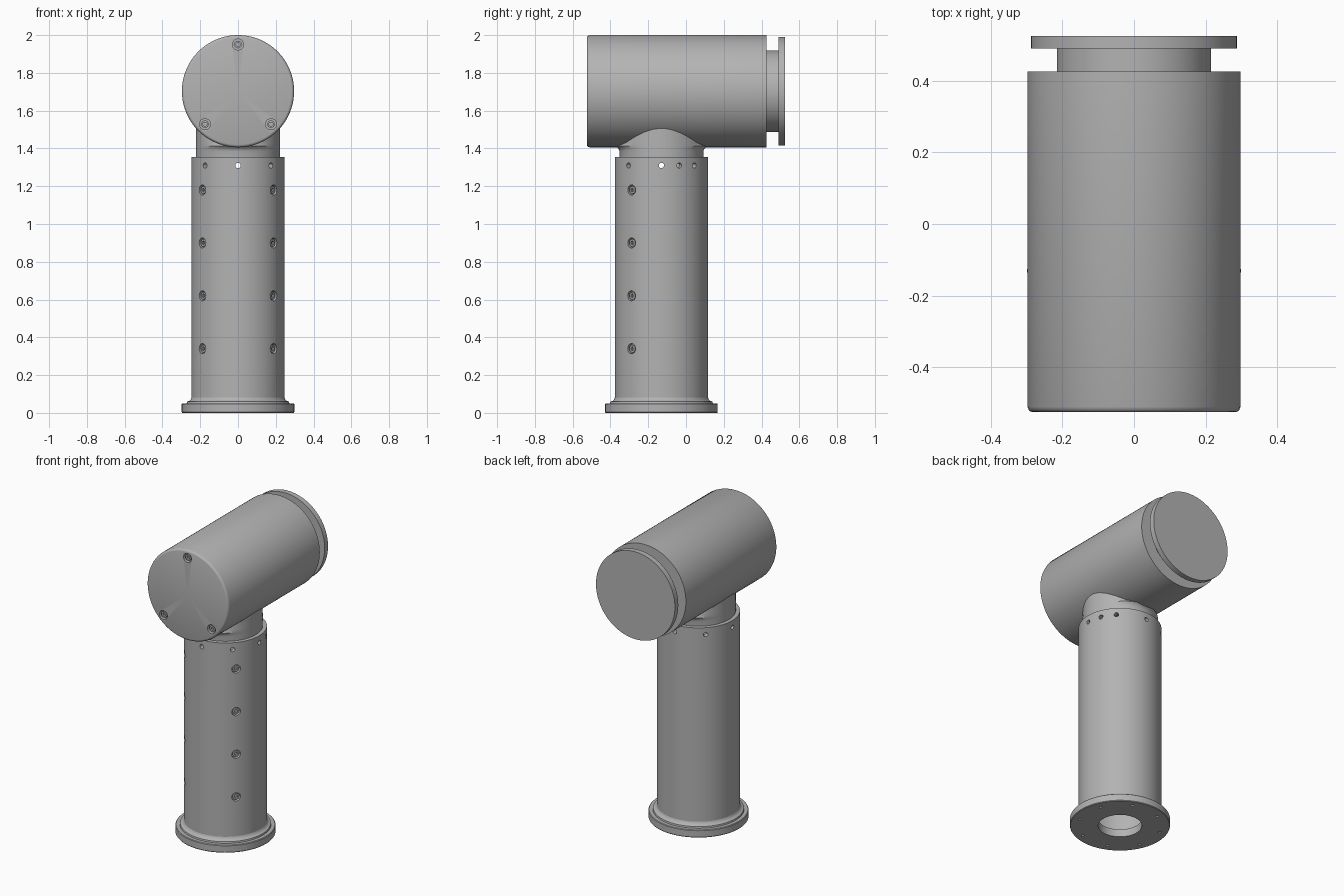
import bpy, bmesh
from math import pi, cos, sin, radians
from mathutils import Matrix, Vector

cube = bpy.data.objects.get("Cube")
if cube:
    bpy.data.objects.remove(cube, do_unlink=True)

COL_Y = -0.13                       # column axis
HEAD_Z = 1.703                      # head axis
COLUMN_R = 0.247
HEAD_FRONT = -0.525

grey = bpy.data.materials.new("satin grey")
grey.use_nodes = True
grey.diffuse_color = (0.45, 0.45, 0.45, 1)
grey.node_tree.nodes["Principled BSDF"].inputs["Base Color"].default_value = grey.diffuse_color

UPRIGHT = Matrix.Translation((0, COL_Y, 0))
# Local z runs from front to back
LYING = Matrix.Translation((0, 0, HEAD_Z)) @ Matrix.Rotation(-pi / 2, 4, "X")


def make(name, bm):
    bmesh.ops.recalc_face_normals(bm, faces=bm.faces)
    mesh = bpy.data.meshes.new(name)
    bm.to_mesh(mesh)
    bm.free()
    mesh.materials.append(grey)
    obj = bpy.data.objects.new(name, mesh)
    bpy.context.collection.objects.link(obj)
    return obj


def lathe(name, profile, frame, closed=False, steps=96):
    """Turn (radius, height) points about the local z axis."""
    bm = bmesh.new()
    verts = [bm.verts.new((r, 0, z)) for r, z in profile]
    pairs = list(zip(verts, verts[1:]))
    if closed:
        pairs.append((verts[-1], verts[0]))
    edges = [bm.edges.new(p) for p in pairs]
    bmesh.ops.spin(bm, geom=verts + edges, cent=(0, 0, 0), axis=(0, 0, 1),
                   angle=2 * pi, steps=steps)
    bmesh.ops.remove_doubles(bm, verts=bm.verts, dist=0.0001)
    bm.transform(frame)
    return make(name, bm)


def pin(bm, point, direction, radius, length, sides=24):
    """Cylinder centred on a point along a direction."""
    turn = Vector(direction).to_track_quat("Z", "Y").to_matrix().to_4x4()
    bmesh.ops.create_cone(bm, cap_ends=True, segments=sides, radius1=radius,
                          radius2=radius, depth=length,
                          matrix=Matrix.Translation(point) @ turn)


def cut(obj, bm):
    cutter = make("cutter", bm)
    mod = obj.modifiers.new("cut", "BOOLEAN")
    mod.operation, mod.solver, mod.object = "DIFFERENCE", "EXACT", cutter
    bpy.context.view_layer.objects.active = obj
    bpy.ops.object.modifier_apply(modifier=mod.name)
    bpy.data.objects.remove(cutter, do_unlink=True)


def on_column(degrees, z):
    """Surface point and outward direction on the column."""
    d = Vector((cos(radians(degrees)), sin(radians(degrees)), 0))
    return Vector((0, COL_Y, z)) + d * COLUMN_R, d


# Column tube, base flange and neck
column = lathe("column_tube", [(COLUMN_R, 0.05), (COLUMN_R, 1.355), (0.21, 1.355),
                               (0.21, 0.05)], UPRIGHT, closed=True)
flange = lathe("base_flange", [(0.13, 0), (0.295, 0), (0.298, 0.004), (0.298, 0.046),
                               (0.294, 0.05), (0.272, 0.05), (0.27, 0.06), (0.258, 0.064),
                               (0.25, 0.072), (0.246, 0.085), (0.2, 0.085), (0.2, 0.05),
                               (0.13, 0.05)], UPRIGHT, closed=True)
neck = lathe("neck", [(0.222, 1.33), (0.222, 1.385), (0.225, 1.394), (0.23, 1.402),
                      (0.242, 1.412), (0.222, 1.43), (0.222, 1.6), (0.19, 1.6),
                      (0.19, 1.33)], Matrix(), closed=True)
# The fillet under the head flares only towards front and back
for v in neck.data.vertices:
    r = v.co.xy.length
    if r > 0.2:
        flared = 0.222 + (r - 0.222) * (v.co.y / r) ** 4
        v.co.xy *= flared / r
    v.co.y += COL_Y

# Head barrel, rear collar and rear disc
f = HEAD_FRONT
head = lathe("head_barrel", [(0, f), (0.283, f), (0.289, f + 0.002), (0.294, f + 0.007),
                             (0.297, f + 0.015), (0.297, 0.425), (0, 0.425)], LYING)
collar = lathe("rear_collar", [(0, 0.41), (0.215, 0.41), (0.215, 0.5), (0, 0.5)], LYING)
disc = lathe("rear_disc", [(0, 0.49), (0.287, 0.49), (0.287, 0.525), (0, 0.525)], LYING)

# Vent holes around the column top, and counterbores down its front corners
bm = bmesh.new()
for a in list(range(0, 360, 45)) + [22.5]:
    p, d = on_column(a, 1.31)
    pin(bm, p, d, 0.014, 0.12)
column_bolts = [on_column(a, 0.34 + 0.28 * i) for a in (-40, -140) for i in range(4)]
for p, d in column_bolts:
    pin(bm, p, d, 0.027, 0.05)
cut(column, bm)

# Counterbores in the head's front face
head_bolts = [(Vector((0.247 * cos(radians(a)), f, HEAD_Z + 0.247 * sin(radians(a)))),
               Vector((0, -1, 0))) for a in (90, -45, -135)]
bm = bmesh.new()
for p, d in head_bolts:
    pin(bm, p, d, 0.029, 0.05)
cut(head, bm)

# Mounting holes under the flange
bm = bmesh.new()
for i in range(8):
    a = radians(22.5 + 45 * i)
    pin(bm, (0.25 * cos(a), COL_Y + 0.25 * sin(a), 0), (0, 0, 1), 0.009, 0.05, 12)
cut(flange, bm)

# Socket screws sunk in the counterbores
for name, bolts in (("column_screw", column_bolts), ("head_screw", head_bolts)):
    for p, d in bolts:
        bm = bmesh.new()
        pin(bm, p - d * 0.017, d, 0.02, 0.02)
        screw = make(name, bm)
        bm = bmesh.new()
        pin(bm, p - d * 0.007, d, 0.011, 0.024, 6)
        cut(screw, bm)

# Smooth the turned surfaces, keeping machined edges sharp
for obj in bpy.context.collection.objects:
    obj.select_set(obj.type == "MESH")
bpy.context.view_layer.objects.active = column
bpy.ops.object.shade_smooth_by_angle(angle=radians(30))
